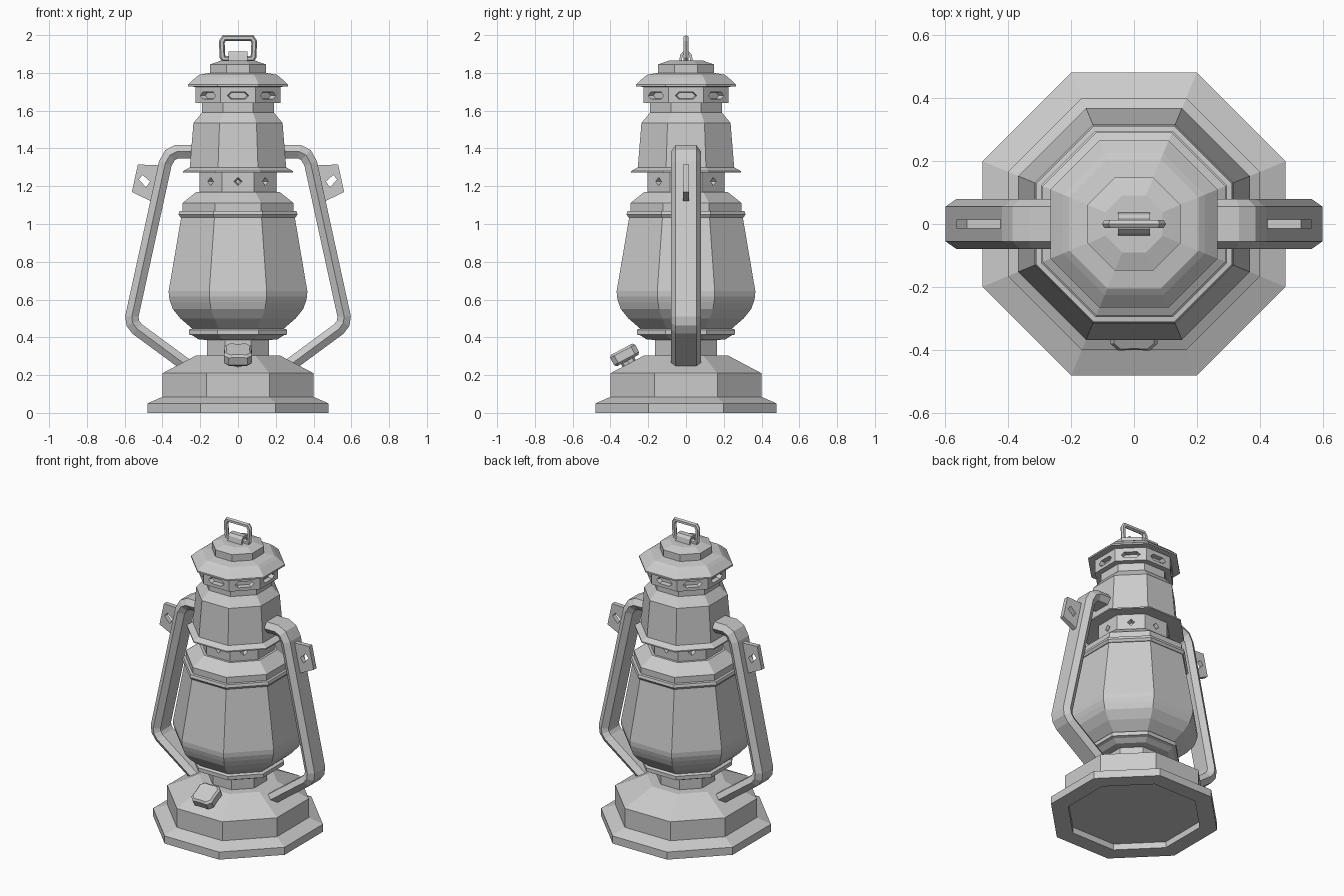
import bpy, bmesh, math
from mathutils import Vector, Matrix

cube = bpy.data.objects.get("Cube")
if cube:
    bpy.data.objects.remove(cube, do_unlink=True)

metal = bpy.data.materials.new("light grey")
metal.use_nodes = True
GREY = (0.6, 0.6, 0.6, 1)
metal.diffuse_color = GREY
metal.node_tree.nodes["Principled BSDF"].inputs["Base Color"].default_value = GREY


def finish(bm, name):
    bmesh.ops.recalc_face_normals(bm, faces=bm.faces[:])
    mesh = bpy.data.meshes.new(name)
    bm.to_mesh(mesh)
    bm.free()
    mesh.materials.append(metal)
    obj = bpy.data.objects.new(name, mesh)
    bpy.context.collection.objects.link(obj)
    return obj


def bridge(bm, rings, closed=False):
    """Skin a list of equal vertex rings, capping the ends of an open run."""
    pairs = list(zip(rings, rings[1:]))
    if closed:
        pairs.append((rings[-1], rings[0]))
    else:
        bm.faces.new(rings[0])
        bm.faces.new(rings[-1])
    for a, b in pairs:
        for i in range(len(a)):
            j = (i + 1) % len(a)
            bm.faces.new((a[i], a[j], b[j], b[i]))


def octagon_stack(name, profile):
    """Octagonal turned part; profile holds (apothem, height)."""
    bm = bmesh.new()
    rings = []
    for apothem, z in profile:
        r = apothem / math.cos(math.pi / 8)
        angles = [(k + 0.5) * math.pi / 4 for k in range(8)]
        rings.append([bm.verts.new((r * math.cos(t), r * math.sin(t), z)) for t in angles])
    bridge(bm, rings)
    return finish(bm, name)


def sweep(name, path, section, side=1, closed=False):
    """Sweep a (depth, width) section along a mitred path in the xz plane."""
    bm = bmesh.new()
    pts = [Vector(p) for p in path]
    n = len(pts)
    rings = []
    for i, p in enumerate(pts):
        before = pts[i - 1] if closed or i > 0 else None
        after = pts[(i + 1) % n] if closed or i < n - 1 else None
        d1 = (p - before).normalized() if before else (after - p).normalized()
        d2 = (after - p).normalized() if after else d1
        d = (d1 + d2).normalized()
        normal = Vector((d.y, -d.x)) / d.dot(d1)
        rings.append([bm.verts.new((side * (p.x + normal.x * u), v, p.y + normal.y * u))
                      for u, v in section])
    bridge(bm, rings, closed)
    return finish(bm, name)


def prism(name, outline, depth, top_scale=1.0):
    """Outline in xy, extruded evenly about z = 0, optionally tapering."""
    bm = bmesh.new()
    rings = [[bm.verts.new((x * s, y * s, z)) for x, y in outline]
             for z, s in ((-depth / 2, top_scale), (depth / 2, 1))]
    bridge(bm, rings)
    return finish(bm, name)


def cut(target, cutter):
    cutter.hide_render = True
    cutter.hide_viewport = True
    mod = target.modifiers.new("opening", "BOOLEAN")
    mod.object = cutter
    mod.operation = "DIFFERENCE"
    mod.solver = "EXACT"


def cut_around(target, outline, apothem, z, taper):
    """Recess the same opening in all eight sides."""
    upright = Matrix.Rotation(math.pi / 2, 4, "X")
    for k in range(8):
        c = prism("opening_cutter", outline, 0.06, taper)
        c.matrix_world = (Matrix.Rotation(k * math.pi / 4, 4, "Z")
                          @ Matrix.Translation((0, -apothem, z)) @ upright)
        cut(target, c)


# Body, from the hollow foot upwards
octagon_stack("base", [(0.38, 0.04), (0.38, 0), (0.48, 0), (0.48, 0.05), (0.40, 0.085),
                       (0.40, 0.21), (0.22, 0.305), (0.16, 0.305)])
octagon_stack("neck", [(0.165, 0.28), (0.165, 0.40)])
octagon_stack("globe_seat", [(0.16, 0.385), (0.21, 0.39), (0.24, 0.41), (0.26, 0.415),
                             (0.26, 0.44), (0.235, 0.45)])
octagon_stack("globe", [(0.235, 0.44), (0.305, 0.50), (0.345, 0.55), (0.358, 0.585),
                        (0.366, 0.615), (0.367, 0.645), (0.30, 1.04)])
octagon_stack("globe_cap", [(0.28, 1.03), (0.305, 1.035), (0.315, 1.05), (0.31, 1.068),
                            (0.295, 1.07), (0.295, 1.11), (0.22, 1.17), (0.19, 1.17)])
collar = octagon_stack("vent_collar", [(0.205, 1.15), (0.205, 1.29)])
octagon_stack("chimney", [(0.20, 1.28), (0.29, 1.272), (0.29, 1.28), (0.255, 1.30),
                          (0.236, 1.535), (0.19, 1.59), (0.19, 1.65)])
crown = octagon_stack("vent_crown", [(0.18, 1.64), (0.225, 1.64), (0.225, 1.735)])
octagon_stack("hood", [(0.20, 1.725), (0.265, 1.728), (0.265, 1.738), (0.225, 1.775),
                       (0.205, 1.79), (0.147, 1.80), (0.147, 1.845), (0.09, 1.865)])

# Vent openings
cut_around(collar, [(0.032, 0), (0, 0.032), (-0.032, 0), (0, -0.032)], 0.205, 1.225, 0.4)
cut_around(crown, [(0.066, 0), (0.044, 0.022), (-0.044, 0.022),
                   (-0.066, 0), (-0.044, -0.022), (0.044, -0.022)], 0.225, 1.68, 0.75)

# Side arms with pierced lugs
arm_path = [(0.22, 1.383), (0.325, 1.383), (0.36, 1.365), (0.385, 1.32),
            (0.562, 0.51), (0.557, 0.475), (0.535, 0.445), (0.27, 0.25)]
arm_section = [(-0.035, -0.055), (0, -0.08), (0.035, -0.055),
               (0.035, 0.055), (0, 0.08), (-0.035, 0.055)]
lug_outline = [(0.40, 1.31), (0.53, 1.315), (0.562, 1.17), (0.44, 1.11)]
hole_outline = [(0.525, 1.235), (0.505, 1.26), (0.465, 1.225), (0.487, 1.195)]
for side, label in ((1, "left"), (-1, "right")):
    sweep(label + "_arm", arm_path, arm_section, side)
    lug = prism(label + "_lug", [(side * x, z) for x, z in lug_outline], 0.03)
    hole = prism(label + "_lug_cutter", [(side * x, z) for x, z in hole_outline], 0.1)
    for obj in (lug, hole):
        obj.rotation_euler.x = math.pi / 2
    cut(lug, hole)

# Hanging ring and the arched bracket that holds it
ring_path = [(-0.075, 1.875), (0.075, 1.875), (0.082, 1.885), (0.086, 1.965),
             (0.073, 1.985), (-0.073, 1.985), (-0.086, 1.965), (-0.082, 1.885)]
ring_section = [(0.015 * math.cos(k * math.pi / 3), 0.015 * math.sin(k * math.pi / 3))
                for k in range(6)]
sweep("hanging_ring", ring_path, ring_section, closed=True)
half = [(0.05, 1.855), (0.036, 1.865), (0.03, 1.897), (0.016, 1.912)]
inner = [(0.01, 1.898), (0.018, 1.89), (0.024, 1.855)]
arch = half + [(-y, z) for y, z in reversed(half)]
arch += [(-y, z) for y, z in reversed(inner)] + inner
bracket = prism("ring_bracket", arch, 0.1)
bracket.matrix_world = Matrix(((0, 0, 1, 0), (1, 0, 0, 0), (0, 1, 0, 0), (0, 0, 0, 1)))

# Fluted filler cap lying along the front slope of the base
tilt = Matrix.Rotation(math.atan2(0.095, 0.18), 4, "X")
place = Matrix.Translation((0, -0.325, 0.307)) @ tilt
bm = bmesh.new()
rings = []
for z, scale in ((-0.034, 0.85), (-0.022, 1), (0.022, 1), (0.034, 0.85)):
    ring = []
    for k in range(16):
        r = scale * (0.09 if k % 4 in (1, 2) else 0.074)
        t = (k + 0.5) * math.pi / 8
        ring.append(bm.verts.new((r * math.cos(t), r * math.sin(t), z)))
    rings.append(ring)
bridge(bm, rings)
finish(bm, "filler_cap").matrix_world = place
stem = prism("filler_stem", [(0.04 * math.cos(k * math.pi / 4), 0.04 * math.sin(k * math.pi / 4))
                             for k in range(8)], 0.06)
stem.matrix_world = place @ Matrix.Translation((0, 0, -0.05))
